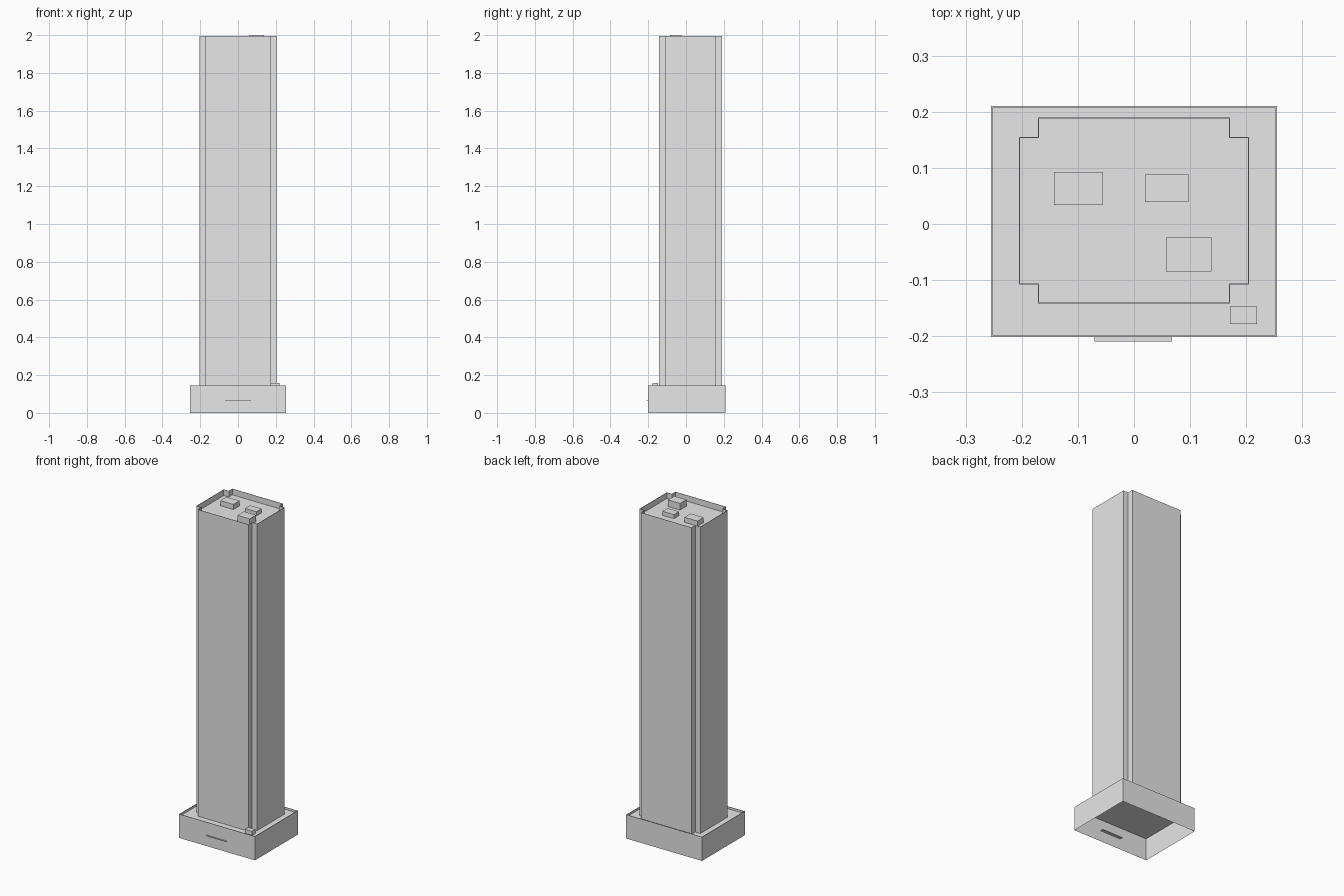
import bpy
import bmesh
from math import copysign

cube = bpy.data.objects.get("Cube")
if cube:
    bpy.data.objects.remove(cube, do_unlink=True)

grey = bpy.data.materials.new("light_grey")
grey.use_nodes = True
colour = (0.8, 0.8, 0.8, 1)
grey.diffuse_color = colour
grey.node_tree.nodes["Principled BSDF"].inputs["Base Color"].default_value = colour


def finish(name, bm):
    mesh = bpy.data.meshes.new(name)
    bm.to_mesh(mesh)
    bm.free()
    mesh.materials.append(grey)
    obj = bpy.data.objects.new(name, mesh)
    bpy.context.collection.objects.link(obj)


def box(name, x, y, z):
    """Box from (low, high) extents on each axis."""
    bm = bmesh.new()
    bmesh.ops.create_cube(bm, size=1)
    for v in bm.verts:
        v.co = [e[0] if c < 0 else e[1] for c, e in zip(v.co, (x, y, z))]
    finish(name, bm)


def parapet_block(name, outline, bottom, top, deck, wall):
    """Open-bottomed block whose walls rise past a recessed deck."""
    inner = [(x - copysign(wall, x), y - copysign(wall, y)) for x, y in outline]
    bm = bmesh.new()
    loops = [[bm.verts.new((x, y, z)) for x, y in pts]
             for pts, z in ((outline, bottom), (outline, top), (inner, top), (inner, deck))]
    n = len(outline)
    for low, high in zip(loops, loops[1:]):
        for i in range(n):
            j = (i + 1) % n
            bm.faces.new((low[i], low[j], high[j], high[i]))
    bm.faces.new(loops[-1])
    finish(name, bm)


# Podium with a low parapet
PODIUM_DECK = 0.132
px, front, back = 0.255, -0.201, 0.21
parapet_block("podium", [(-px, front), (px, front), (px, back), (-px, back)],
              0, 0.145, PODIUM_DECK, 0.003)

# Tower with notched corners
ROOF = 1.96
wide, narrow = 0.205, 0.171
half = [(narrow, -0.142), (narrow, -0.108), (wide, -0.108),
        (wide, 0.155), (narrow, 0.155), (narrow, 0.19)]
parapet_block("tower", half + [(-x, y) for x, y in reversed(half)],
              PODIUM_DECK, 1.996, ROOF, 0.002)

# Thin entrance canopy passing through the front wall
box("entrance_canopy", (-0.07, 0.068), (-0.209, -0.182), (0.065, 0.067))

# Rooftop plant and podium equipment
box("roof_unit_back_right", (-0.143, -0.055), (0.034, 0.093), (ROOF, 1.991))
box("roof_unit_back_left", (0.02, 0.097), (0.039, 0.088), (ROOF, 1.985))
box("roof_unit_front_left", (0.057, 0.138), (-0.085, -0.024), (ROOF, 2.0))
box("podium_unit", (0.171, 0.219), (-0.178, -0.147), (PODIUM_DECK, 0.158))
